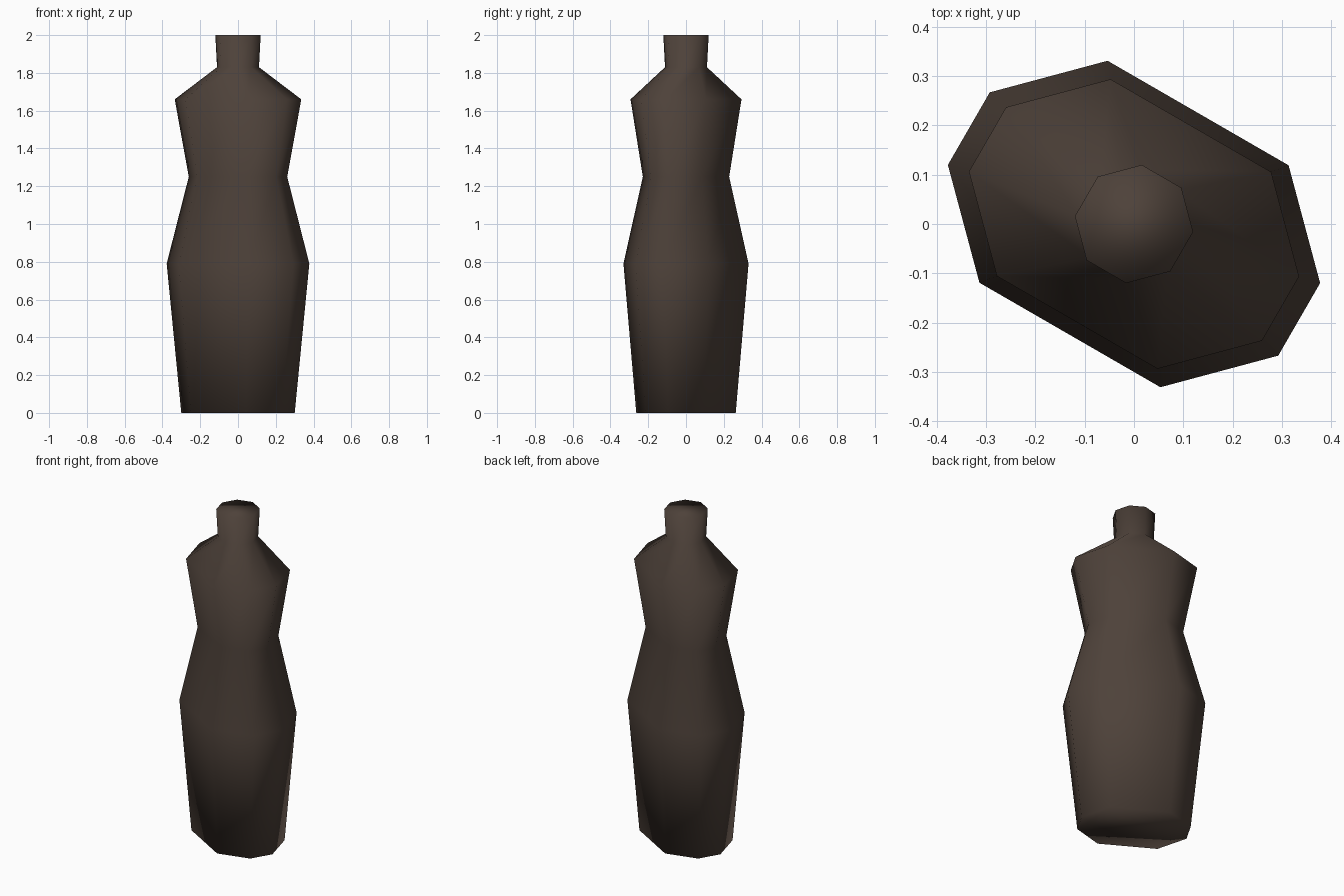
import bpy, bmesh, math
from mathutils import Matrix

if "Cube" in bpy.data.objects:
    bpy.data.objects.remove(bpy.data.objects["Cube"])

brown = bpy.data.materials.new("dark brown")
brown.diffuse_color = (0.076, 0.054, 0.042, 1)
brown.use_nodes = True
brown.node_tree.nodes["Principled BSDF"].inputs["Base Color"].default_value = brown.diffuse_color


def long_octagon(s):
    """Elongated octagon of the body, scaled by s."""
    a, b, c, d = 0.387 * s, 0.085 * s, 0.212 * s, 0.26 * s
    return [(a, -b), (a, b), (c, d), (-c, d), (-a, b), (-a, -b), (-c, -d), (c, -d)]


def round_octagon(r):
    """Regular octagon of the neck."""
    return [(r * math.cos(math.radians(45 * i - 22.5)),
             r * math.sin(math.radians(45 * i - 22.5))) for i in range(8)]


# Cross-sections from base to mouth
sections = [(0.0, long_octagon(0.795)), (0.79, long_octagon(1.0)),
            (1.25, long_octagon(0.69)), (1.66, long_octagon(0.887)),
            (1.83, round_octagon(0.112)), (2.0, round_octagon(0.121))]

bm = bmesh.new()
rings = [[bm.verts.new((x, y, z)) for x, y in pts] for z, pts in sections]
for low, high in zip(rings, rings[1:]):
    for i in range(8):
        j = (i + 1) % 8
        bm.faces.new((low[i], low[j], high[j], high[i]))

# Base and top caps
bm.faces.new(rings[0][::-1])
bm.faces.new(rings[-1])

# The body is turned 30 degrees clockwise about z
bm.transform(Matrix.Rotation(math.radians(-30), 4, "Z"))
bmesh.ops.recalc_face_normals(bm, faces=bm.faces)
for f in bm.faces:
    f.smooth = True

mesh = bpy.data.meshes.new("bottle")
bm.to_mesh(mesh)
bm.free()
mesh.materials.append(brown)
bpy.context.collection.objects.link(bpy.data.objects.new("bottle", mesh))
